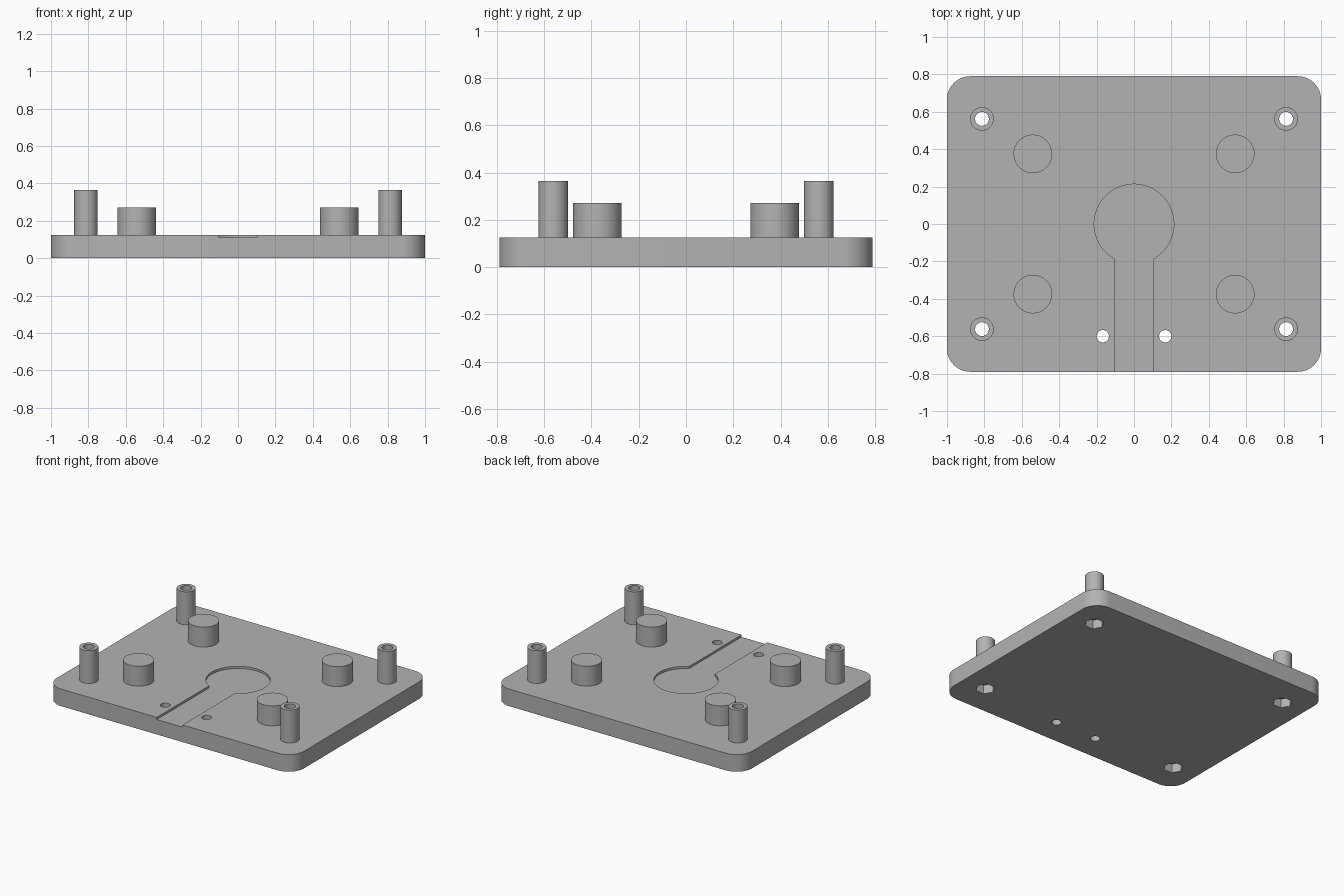
import bpy, bmesh, math
from mathutils import Matrix

cube = bpy.data.objects.get("Cube")
if cube:
    bpy.data.objects.remove(cube, do_unlink=True)

# Sizes
HALF_X, HALF_Y, THICK, CORNER = 1.0, 0.79, 0.125, 0.125
POST_X, POST_Y, POST_R, POST_TOP = 0.813, 0.562, 0.063, 0.365
PEG_X, PEG_Y, PEG_R, PEG_TOP = 0.541, 0.375, 0.103, 0.271
HOLE_R, NUT_R, NUT_DEPTH = 0.037, 0.066, 0.065
RECESS_R, SLOT_HALF, RECESS_DEPTH = 0.213, 0.104, 0.016
TIE_X, TIE_Y, TIE_R = 0.167, -0.60, 0.033
CORNERS = [(sx, sy) for sx in (-1, 1) for sy in (-1, 1)]

# Single plain grey
grey = bpy.data.materials.new("plain grey")
grey.use_nodes = True
colour = (0.45, 0.45, 0.45, 1)
grey.diffuse_color = colour
grey.node_tree.nodes["Principled BSDF"].inputs["Base Color"].default_value = colour


def prism(name, outline, z0, z1):
    """Extrude a closed outline from z0 to z1."""
    bm = bmesh.new()
    face = bm.faces.new([bm.verts.new((x, y, z0)) for x, y in outline])
    moved = bmesh.ops.extrude_face_region(bm, geom=[face])["geom"]
    verts = [v for v in moved if isinstance(v, bmesh.types.BMVert)]
    bmesh.ops.transform(bm, matrix=Matrix.Translation((0, 0, z1 - z0)), verts=verts)
    bmesh.ops.recalc_face_normals(bm, faces=bm.faces)
    mesh = bpy.data.meshes.new(name)
    bm.to_mesh(mesh)
    bm.free()
    mesh.materials.append(grey)
    obj = bpy.data.objects.new(name, mesh)
    bpy.context.collection.objects.link(obj)
    return obj


def arc(cx, cy, r, start, end, steps):
    angles = [math.radians(start + (end - start) * i / steps) for i in range(steps + 1)]
    return [(cx + r * math.cos(a), cy + r * math.sin(a)) for a in angles]


def circle(cx, cy, r, sides=64):
    return arc(cx, cy, r, 0, 360, sides)[:-1]


def boolean(target, tool, operation):
    mod = target.modifiers.new(operation.lower(), "BOOLEAN")
    mod.operation, mod.solver, mod.object = operation, "EXACT", tool
    bpy.context.view_layer.objects.active = target
    bpy.ops.object.modifier_apply(modifier=mod.name)
    bpy.data.objects.remove(tool, do_unlink=True)


# Base plate with rounded corners
outline = []
for i, (sx, sy) in enumerate([(1, 1), (-1, 1), (-1, -1), (1, -1)]):
    outline += arc(sx * (HALF_X - CORNER), sy * (HALF_Y - CORNER), CORNER,
                   90 * i, 90 * i + 90, 16)
plate = prism("base_plate", outline, 0, THICK)

# Keyhole recess: round pocket with a slot running out of the front edge
half = math.degrees(math.asin(SLOT_HALF / RECESS_R))
keyhole = arc(0, 0, RECESS_R, -90 + half, 270 - half, 64)
keyhole += [(-SLOT_HALF, -HALF_Y - 0.1), (SLOT_HALF, -HALF_Y - 0.1)]
boolean(plate, prism("recess_cutter", keyhole, THICK - RECESS_DEPTH, THICK + 0.1), "DIFFERENCE")

# Pair of small holes beside the slot
for side in (-1, 1):
    boolean(plate, prism("tie_cutter", circle(side * TIE_X, TIE_Y, TIE_R, 32), -0.1, 0.3), "DIFFERENCE")

# Tall hollow posts with hexagonal nut pockets underneath, and short solid pegs
for sx, sy in CORNERS:
    x, y = sx * POST_X, sy * POST_Y
    boolean(plate, prism("post", circle(x, y, POST_R), THICK / 2 + 0.03, POST_TOP), "UNION")
    boolean(plate, prism("peg", circle(sx * PEG_X, sy * PEG_Y, PEG_R), THICK / 2, PEG_TOP), "UNION")
    boolean(plate, prism("bore_cutter", circle(x, y, HOLE_R, 32), -0.1, 0.5), "DIFFERENCE")
    boolean(plate, prism("nut_cutter", circle(x, y, NUT_R, 6), -0.1, NUT_DEPTH), "DIFFERENCE")

# Smooth round walls, crisp edges
bpy.ops.object.select_all(action="DESELECT")
plate.select_set(True)
bpy.context.view_layer.objects.active = plate
bpy.ops.object.shade_smooth_by_angle(angle=math.radians(30))
